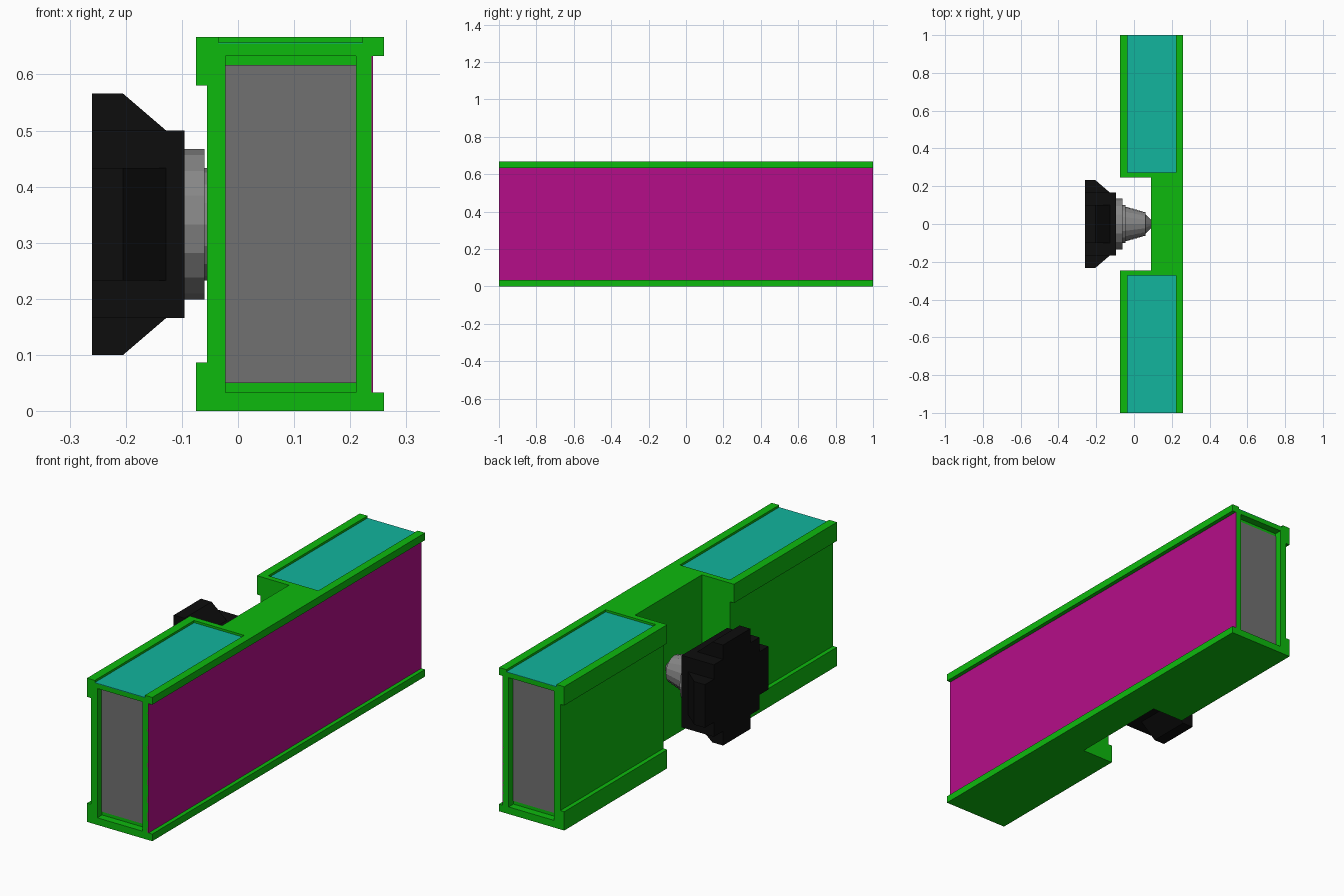
import bpy, bmesh, math
from mathutils import Matrix

if "Cube" in bpy.data.objects:
    bpy.data.objects.remove(bpy.data.objects["Cube"])


def material(name, r, g, b):
    m = bpy.data.materials.new(name)
    m.diffuse_color = (r, g, b, 1)
    m.use_nodes = True
    m.node_tree.nodes["Principled BSDF"].inputs["Base Color"].default_value = m.diffuse_color
    return m


GREEN = material("green", 0.004, 0.49, 0.004)
MAGENTA = material("magenta", 0.46, 0.004, 0.25)
TEAL = material("teal", 0.006, 0.46, 0.34)
GREY = material("panel grey", 0.165, 0.165, 0.165)
METAL = material("metal grey", 0.24, 0.24, 0.24)
BLACK = material("black", 0.004, 0.004, 0.004)
CZ = 0.333  # height of the knob axis


def finish(name, bm, mat):
    bmesh.ops.recalc_face_normals(bm, faces=bm.faces)
    me = bpy.data.meshes.new(name)
    bm.to_mesh(me)
    bm.free()
    ob = bpy.data.objects.new(name, me)
    bpy.context.collection.objects.link(ob)
    me.materials.append(mat)
    return ob


def prism(name, points, vec, mat):
    """Extrude a flat outline along vec."""
    bm = bmesh.new()
    face = bm.faces.new([bm.verts.new(p) for p in points])
    ext = bmesh.ops.extrude_face_region(bm, geom=[face])
    verts = [g for g in ext["geom"] if isinstance(g, bmesh.types.BMVert)]
    bmesh.ops.translate(bm, verts=verts, vec=vec)
    return finish(name, bm, mat)


def box(name, x, y, z, mat):
    pts = [(x[0], y[0], z[0]), (x[1], y[0], z[0]), (x[1], y[0], z[1]), (x[0], y[0], z[1])]
    return prism(name, pts, (0, y[1] - y[0], 0), mat)


def cut(target, cutter):
    mod = target.modifiers.new("cut", 'BOOLEAN')
    mod.operation = 'DIFFERENCE'
    mod.solver = 'EXACT'
    mod.object = cutter
    bpy.context.view_layer.objects.active = target
    bpy.ops.object.modifier_apply(modifier=mod.name)
    bpy.data.objects.remove(cutter)


# Long flanged body
profile = [(-0.075, 0), (0.26, 0), (0.26, 0.033), (0.238, 0.033), (0.238, 0.633),
           (0.26, 0.633), (0.26, 0.667), (-0.075, 0.667), (-0.075, 0.58),
           (-0.055, 0.58), (-0.055, 0.087), (-0.075, 0.087)]
body = prism("body", [(x, -1, z) for x, z in profile], (0, 2, 0), GREEN)

# Knob notch, end recesses and open top slots
cut(body, box("notch_cutter", (-0.3, 0.09), (-0.245, 0.245), (-0.1, 0.8), GREEN))
for s in (-1, 1):
    cut(body, box("end_cutter", (-0.022, 0.21), sorted((s * 0.965, s * 1.1)), (0.033, 0.633), GREEN))
    cut(body, box("slot_cutter", (-0.035, 0.222), sorted((s * 0.272, s * 1.1)), (0.655, 0.8), GREEN))

# Coloured panels
box("side_panel", (0.236, 0.241), (-1, 1), (0.033, 0.633), MAGENTA)
for s, label in ((-1, "front"), (1, "back")):
    box(label + "_end_panel", (-0.022, 0.21), sorted((s * 0.963, s * 0.969)), (0.05, 0.617), GREY)
    box(label + "_top_panel", (-0.035, 0.222), sorted((s * 0.272, s)), (0.653, 0.657), TEAL)

# Knob: square core with four tapered lobes
box("knob_core", (-0.26, -0.095), (-0.167, 0.167), (CZ - 0.167, CZ + 0.167), BLACK)
lobe = [(-0.26, 0.16), (-0.26, 0.233), (-0.205, 0.233), (-0.128, 0.167), (-0.128, 0.16)]
for i in range(4):
    ob = prism("knob_lobe", [(x, -0.1, r) for x, r in lobe], (0, 0.2, 0), BLACK)
    ob.data.transform(Matrix.Translation((0, 0, CZ)) @ Matrix.Rotation(i * math.pi / 2, 4, 'X'))

# Metal collar and stepped, tapering screw
rings = [(-0.097, 0), (-0.097, 0.134), (-0.06, 0.134), (-0.06, 0.1), (-0.045, 0.1)]
steps = 5
for i in range(steps):
    x0 = -0.045 + i * 0.021
    r = 0.09 - i * 0.006
    rings += [(x0, r), (x0 + 0.021, r - 0.003)]
rings += [(0.062, 0.05), (0.085, 0.028), (0.09, 0.022), (0.09, 0)]
bm = bmesh.new()
vs = [bm.verts.new((x, 0, r)) for x, r in rings]
es = [bm.edges.new(p) for p in zip(vs, vs[1:])]
bmesh.ops.spin(bm, geom=vs + es, cent=(0, 0, 0), axis=(1, 0, 0),
               angle=2 * math.pi, steps=16, use_merge=True)
bmesh.ops.remove_doubles(bm, verts=bm.verts, dist=0.0005)
screw = finish("screw", bm, METAL)
screw.location.z = CZ
